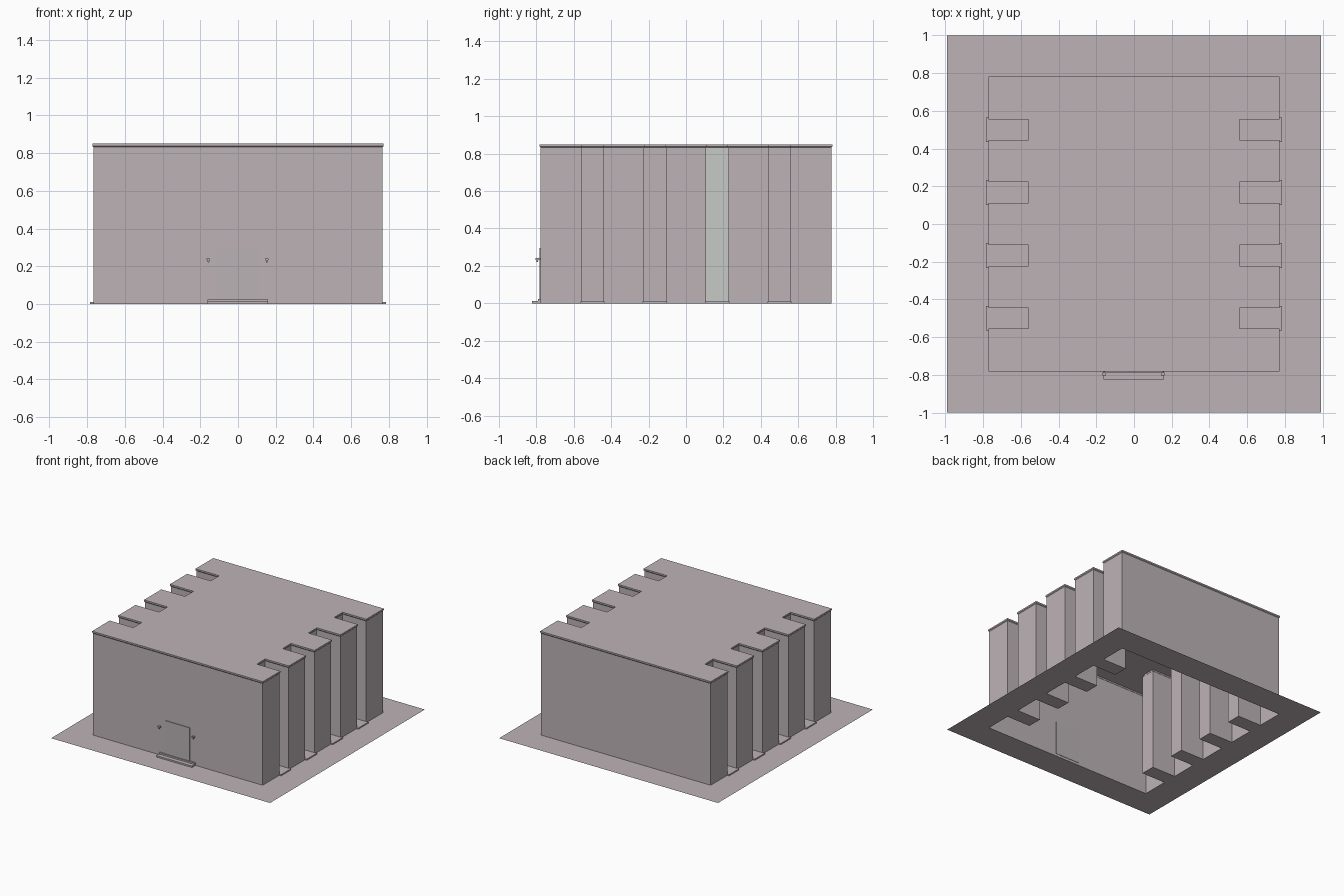
import bpy
import bmesh

cube = bpy.data.objects.get("Cube")
if cube:
    bpy.data.objects.remove(cube, do_unlink=True)


def material(name, rgb):
    mat = bpy.data.materials.new(name)
    mat.use_nodes = True
    mat.diffuse_color = (*rgb, 1)
    mat.node_tree.nodes["Principled BSDF"].inputs["Base Color"].default_value = (*rgb, 1)
    return mat


STONE = material("mauve grey stone", (0.51, 0.45, 0.47))
GLASS = material("pale glass", (0.57, 0.59, 0.57))
DOOR = material("door grey", (0.49, 0.45, 0.46))

HALF_X, HALF_Y, HEIGHT = 0.767, 0.777, 0.85
NOTCH_X, NOTCH_HALF = 0.553, 0.06
NOTCHES = [-0.5, -0.167, 0.167, 0.5]


def finish(name, bm, *mats):
    mesh = bpy.data.meshes.new(name)
    bm.to_mesh(mesh)
    bm.free()
    for mat in mats:
        mesh.materials.append(mat)
    obj = bpy.data.objects.new(name, mesh)
    bpy.context.collection.objects.link(obj)
    return obj


def box(name, low, high, mat, taper=1):
    """Box between two corners; taper scales its lower end."""
    bm = bmesh.new()
    bmesh.ops.create_cube(bm, size=1)
    for v in bm.verts:
        scale = taper if v.co.z < 0 else 1
        for i in range(3):
            part = v.co[i] * (scale if i < 2 else 1)
            v.co[i] = (low[i] + high[i]) / 2 + part * (high[i] - low[i])
    return finish(name, bm, mat)


def outline(grow=0):
    """Counter-clockwise plan of the building with notched sides."""
    x, y, inner = HALF_X + grow, HALF_Y + grow, NOTCH_X + grow
    half = NOTCH_HALF - grow
    side = [(x, -y)]
    for c in NOTCHES:
        side += [(x, c - half), (inner, c - half), (inner, c + half), (x, c + half)]
    side.append((x, y))
    return side + [(-px, -py) for px, py in side]


# Building shell: walls, flared cornice and flat roof
bm = bmesh.new()
rings = []
for grow, z in [(0, 0), (0, HEIGHT - 0.018), (0.005, HEIGHT - 0.012), (0.005, HEIGHT)]:
    rings.append([bm.verts.new((x, y, z)) for x, y in outline(grow)])
for lower, upper in zip(rings, rings[1:]):
    for i in range(len(lower)):
        j = (i + 1) % len(lower)
        bm.faces.new((lower[i], lower[j], upper[j], upper[i]))
bm.faces.new(rings[-1])
bm.normal_update()
# One notch on the left side has a glazed back wall
for f in bm.faces:
    c = f.calc_center_median()
    in_notch = abs(c.y - NOTCHES[2]) < 0.02 and abs(c.x - NOTCH_X) < 0.01
    if in_notch and f.normal.x > 0.9 and c.z < HEIGHT - 0.02:
        f.material_index = 1
finish("building_shell", bm, STONE, GLASS)

# Ground sheet with an opening under the building
bm = bmesh.new()
for loop in (outline(), [(-0.99, -1), (0.99, -1), (0.99, 1), (-0.99, 1)]):
    verts = [bm.verts.new((x, y, 0)) for x, y in loop]
    for i in range(len(verts)):
        bm.edges.new((verts[i - 1], verts[i]))
bmesh.ops.triangle_fill(bm, edges=bm.edges[:], use_beauty=True, normal=(0, 0, 1))
finish("ground", bm, STONE)

# Sills on the floor of each notch
for side, label in ((1, "left"), (-1, "right")):
    for n, c in enumerate(NOTCHES):
        xs = sorted((side * NOTCH_X, side * HALF_X))
        box(f"{label}_sill_{n + 1}", (xs[0], c - 0.06, 0), (xs[1], c + 0.06, 0.01), STONE)
        xs = sorted((side * HALF_X, side * 0.785))
        box(f"{label}_sill_lip_{n + 1}", (xs[0], c - 0.065, 0), (xs[1], c + 0.065, 0.01), STONE)

# Entrance: door leaf and two steps
box("door", (-0.11, -0.782, 0.02), (0.11, -0.774, 0.295), DOOR)
box("lower_step", (-0.163, -0.823, 0), (0.16, -HALF_Y, 0.012), STONE)
box("upper_step", (-0.163, -0.79, 0.012), (0.16, -HALF_Y, 0.024), STONE)

# Wall lamps beside the door
for x, label in ((0.153, "left"), (-0.157, "right")):
    box(f"{label}_lamp_shade", (x - 0.009, -0.804, 0.232), (x + 0.009, -0.786, 0.242), STONE)
    box(f"{label}_lamp_body", (x - 0.006, -0.801, 0.22), (x + 0.006, -0.789, 0.232), STONE, 0.5)
    box(f"{label}_lamp_arm", (x - 0.003, -0.787, 0.234), (x + 0.003, -HALF_Y, 0.24), STONE)
